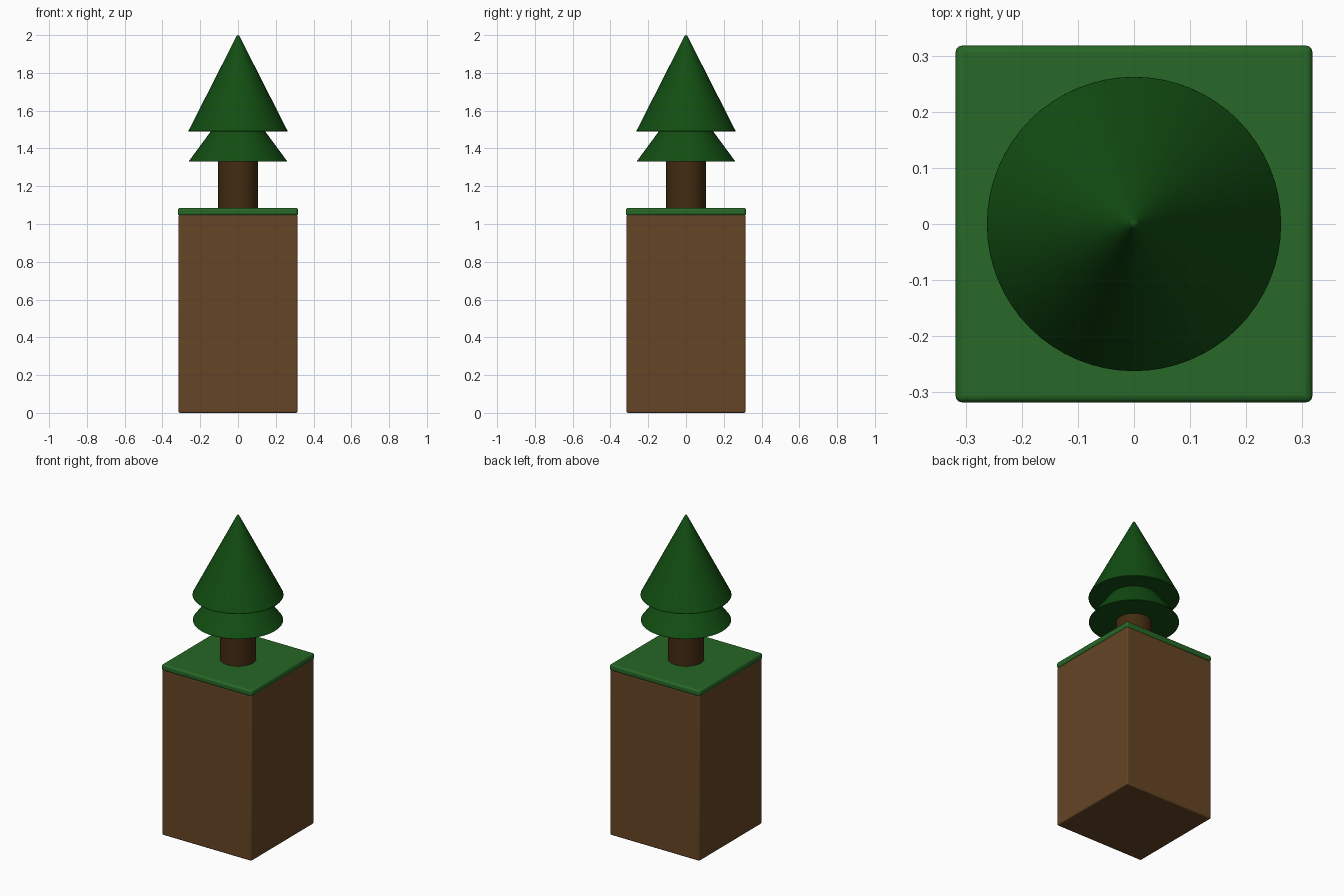
import bpy, math

cube = bpy.data.objects.get("Cube")
if cube:
    bpy.data.objects.remove(cube, do_unlink=True)


def make_material(name, rgb):
    mat = bpy.data.materials.new(name)
    mat.use_nodes = True
    mat.diffuse_color = (*rgb, 1)
    bsdf = mat.node_tree.nodes["Principled BSDF"]
    bsdf.inputs["Base Color"].default_value = (*rgb, 1)
    bsdf.inputs["Roughness"].default_value = 0.8
    return mat


soil = make_material("soil brown", (0.130, 0.059, 0.018))
grass = make_material("grass green", (0.020, 0.135, 0.020))
bark = make_material("bark brown", (0.055, 0.025, 0.006))
needles = make_material("needle green", (0.006, 0.075, 0.006))


def finish(name, mat, bevel):
    """Name and colour the active object, round its edges and smooth it."""
    obj = bpy.context.object
    obj.name = name
    obj.data.materials.append(mat)
    if bevel:
        mod = obj.modifiers.new("rounded_edges", "BEVEL")
        mod.width = bevel
        mod.segments = 3
        mod.limit_method = "ANGLE"
        mod.angle_limit = math.radians(40)
    bpy.ops.object.shade_smooth_by_angle(angle=math.radians(35))
    return obj


def box(name, mat, half, z0, z1, bevel):
    bpy.ops.mesh.primitive_cube_add(size=1, location=(0, 0, (z0 + z1) / 2))
    bpy.context.object.scale = (half * 2, half * 2, z1 - z0)
    bpy.ops.object.transform_apply(location=False, rotation=False, scale=True)
    return finish(name, mat, bevel)


def cone(name, mat, r0, r1, z0, z1, bevel=0):
    bpy.ops.mesh.primitive_cone_add(vertices=64, radius1=r0, radius2=r1,
                                    depth=z1 - z0, location=(0, 0, (z0 + z1) / 2))
    return finish(name, mat, bevel)


# Ground column with a grass slab on top
box("soil_block", soil, 0.315, 0.0, 1.05, 0.008)
box("grass_slab", grass, 0.318, 1.045, 1.085, 0.012)

# Tree: trunk and two stacked tiers of foliage
cone("trunk", bark, 0.105, 0.105, 1.07, 1.36)
cone("lower_foliage", needles, 0.262, 0.004, 1.33, 1.68, 0.006)
cone("upper_foliage", needles, 0.264, 0.005, 1.49, 2.0, 0.006)
